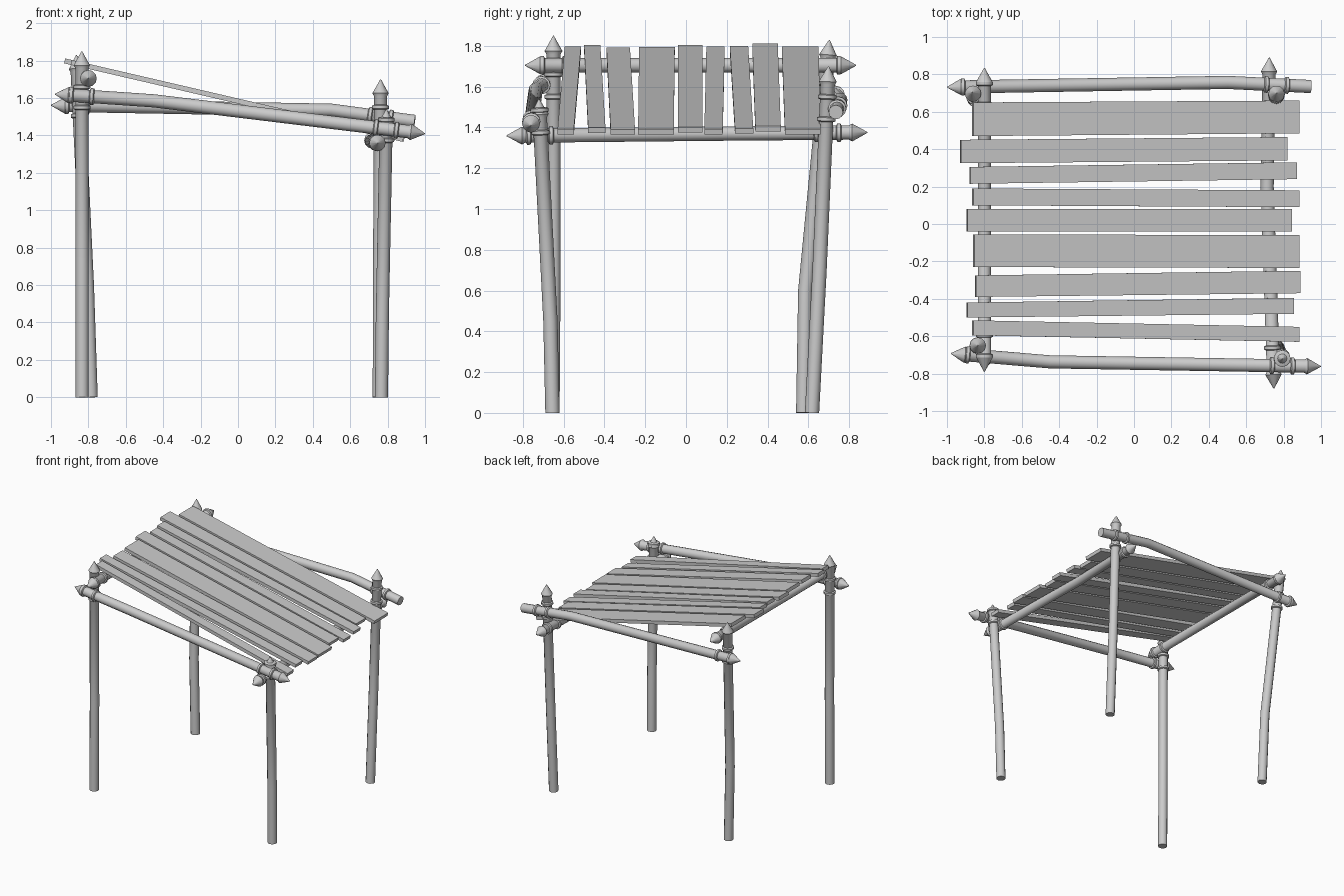
import bpy, bmesh, math
from mathutils import Vector

cube = bpy.data.objects.get("Cube")
if cube:
    bpy.data.objects.remove(cube, do_unlink=True)

grey = bpy.data.materials.new("plain_grey")
grey.use_nodes = True
colour = (0.6, 0.6, 0.6, 1)
grey.diffuse_color = colour
grey.node_tree.nodes["Principled BSDF"].inputs["Base Color"].default_value = colour

SIDES = 12
R = 0.035


def finish(name, bm, smooth):
    bmesh.ops.recalc_face_normals(bm, faces=bm.faces)
    mesh = bpy.data.meshes.new(name)
    bm.to_mesh(mesh)
    bm.free()
    mesh.materials.append(grey)
    ob = bpy.data.objects.new(name, mesh)
    bpy.context.collection.objects.link(ob)
    if smooth:
        bpy.ops.object.select_all(action='DESELECT')
        ob.select_set(True)
        bpy.context.view_layer.objects.active = ob
        bpy.ops.object.shade_smooth_by_angle(angle=math.radians(35))
    return ob


def lathe(bm, stations):
    """Skin circles given as (centre, direction, radius)."""
    rings = []
    for centre, d, r in stations:
        side = Vector((0, 0, 1)) if abs(d.z) < 0.7 else Vector((0, 1, 0))
        u = side.cross(d).normalized()
        v = d.cross(u).normalized()
        angles = [2 * math.pi * i / SIDES for i in range(SIDES)]
        rings.append([bm.verts.new(centre + r * (math.cos(a) * u + math.sin(a) * v)) for a in angles])
    for a, b in zip(rings, rings[1:]):
        for i in range(SIDES):
            j = (i + 1) % SIDES
            bm.faces.new((a[i], a[j], b[j], b[i]))
    bm.faces.new(rings[0])
    bm.faces.new(rings[-1])


def spike(p, d):
    """Flared point carved on the end of a pole."""
    return [(p, d, R), (p + 0.015 * d, d, R * 1.25), (p + 0.09 * d, d, 0.002)]


def point_at(pts, axis, value):
    """Point and direction where the pole reaches a coordinate."""
    for a, b in zip(pts, pts[1:]):
        if value <= b[axis] or b is pts[-1]:
            return a.lerp(b, (value - a[axis]) / (b[axis] - a[axis])), (b - a).normalized()


def pole(name, pts, axis, bands, start=True, end=True):
    pts = [Vector(p) for p in pts]
    first = (pts[1] - pts[0]).normalized()
    last = (pts[-1] - pts[-2]).normalized()
    bm = bmesh.new()
    body = [(p, (first + last).normalized(), R) for p in pts[1:-1]]
    head = [(p, first, r) for p, d, r in reversed(spike(pts[0], -first))] if start else [(pts[0], first, R)]
    tail = spike(pts[-1], last) if end else [(pts[-1], last, R)]
    lathe(bm, head + body + tail)
    # Lashing collars either side of each joint
    for value in bands:
        c, d = point_at(pts, axis, value)
        lathe(bm, [(c + h * d, d, r) for h, r in
                   ((-0.013, R), (-0.008, R + 0.01), (0.008, R + 0.01), (0.013, R))])
    finish(name, bm, True)


def around(*centres):
    return [c + s for c in centres for s in (-0.055, 0.055)]


# Upright posts
pole("front_right_post", [(-0.833, -0.655, 0), (-0.833, -0.65, 0.7), (-0.835, -0.65, 1.76)],
     2, around(1.605), start=False)
pole("back_right_post", [(-0.785, 0.575, 0), (-0.805, 0.585, 0.6), (-0.86, 0.695, 1.74)],
     2, around(1.56), start=False)
pole("front_left_post", [(0.767, -0.655, 0), (0.772, -0.665, 0.45), (0.792, -0.717, 1.45)],
     2, around(1.43), start=False)
pole("back_left_post", [(0.755, 0.618, 0), (0.757, 0.655, 0.7), (0.762, 0.695, 1.61)],
     2, around(1.495), start=False)

# Crossbeams
pole("front_beam", [(-0.89, -0.70, 1.615), (-0.45, -0.737, 1.585), (0.91, -0.76, 1.42)],
     0, around(-0.835, 0.792))
pole("back_beam", [(-0.91, 0.733, 1.56), (0.5, 0.757, 1.535), (0.945, 0.735, 1.475)],
     0, around(-0.86, 0.762), end=False)
pole("right_rafter", [(-0.80, -0.70, 1.705), (-0.80, 0, 1.705), (-0.80, 0.745, 1.705)],
     1, around(-0.65, 0.695))
pole("left_rafter", [(0.745, -0.79, 1.36), (0.712, 0.2, 1.37), (0.722, 0.80, 1.375)],
     1, around(-0.717, 0.695))

# Roof planks: right end x, its y span, then left end x, its y span
planks = [
    (-0.865, 0.47, 0.65, 0.88, 0.485, 0.66),
    (-0.93, 0.325, 0.45, 0.815, 0.34, 0.465),
    (-0.88, 0.215, 0.305, 0.865, 0.24, 0.33),
    (-0.865, 0.10, 0.19, 0.88, 0.09, 0.18),
    (-0.895, -0.04, 0.08, 0.84, -0.04, 0.08),
    (-0.86, -0.23, -0.055, 0.88, -0.235, -0.06),
    (-0.85, -0.39, -0.275, 0.885, -0.37, -0.25),
    (-0.895, -0.50, -0.42, 0.85, -0.48, -0.395),
    (-0.865, -0.595, -0.515, 0.88, -0.63, -0.55),
]
for n, (xa, a0, a1, xb, b0, b1) in enumerate(planks):
    bm = bmesh.new()
    outline = [(xa, a0), (xb, b0), (xb, b1), (xa, a1)]
    base = bm.faces.new([bm.verts.new((x, y, 1.57 - 0.232 * x)) for x, y in outline])
    grown = bmesh.ops.extrude_face_region(bm, geom=[base])["geom"]
    top = [g for g in grown if isinstance(g, bmesh.types.BMVert)]
    bmesh.ops.translate(bm, verts=top, vec=(0.006, 0, 0.026))
    if base.is_valid and len(bm.faces) < 6:
        bm.faces.new([v for v in base.verts])
    finish(f"roof_plank_{n + 1}", bm, False)
